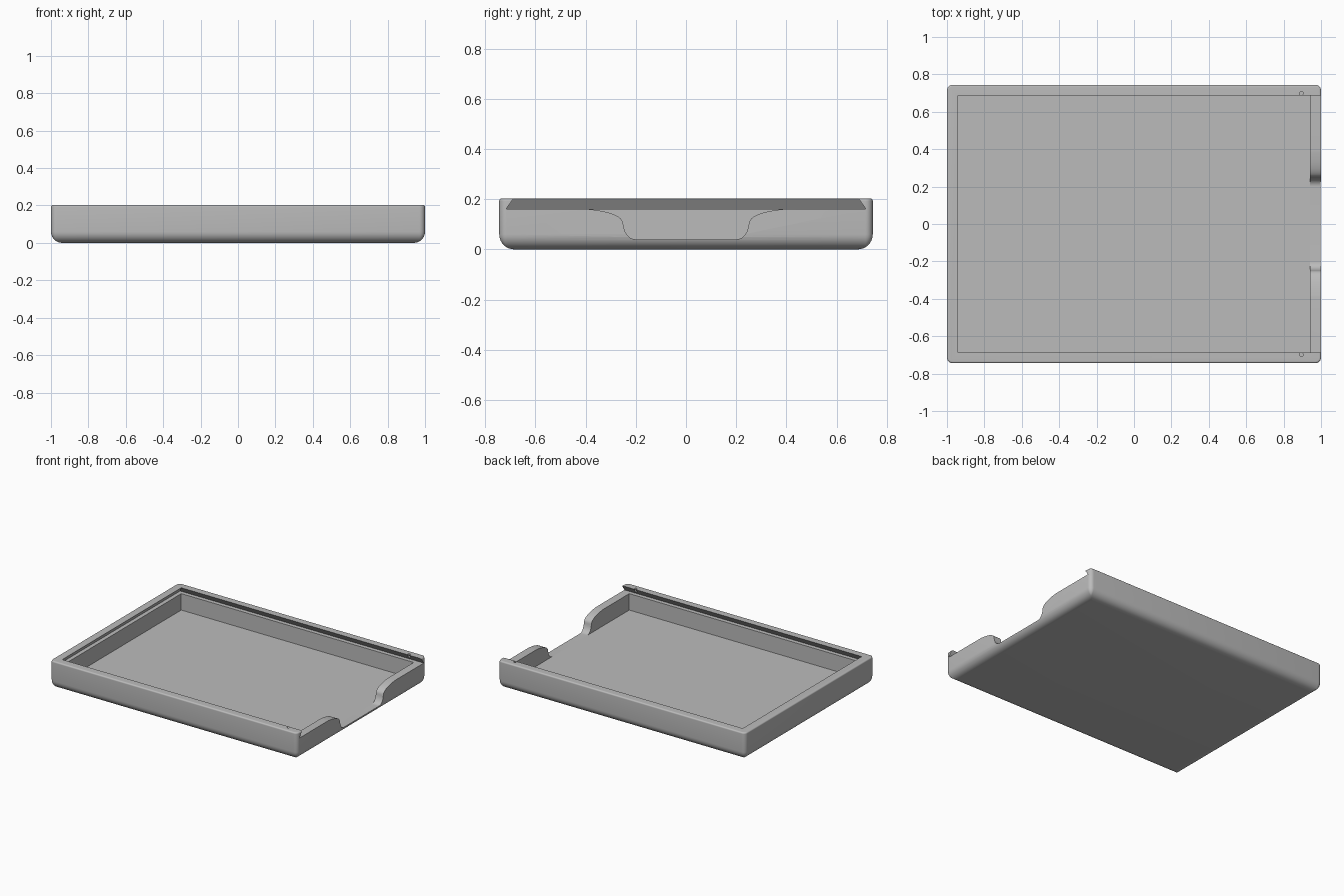
import bpy, bmesh, math
from mathutils import Vector
from mathutils.geometry import interpolate_bezier

cube = bpy.data.objects.get("Cube")
if cube:
    bpy.data.objects.remove(cube, do_unlink=True)

HALF_X, HALF_Y, HEIGHT = 1.0, 0.744, 0.203
IN_X, IN_Y, FLOOR = 0.94, 0.687, 0.04
SLOT_Z, UNDERCUT = 0.16, 0.03

grey = bpy.data.materials.new("plain_grey")
grey.use_nodes = True
grey.diffuse_color = (0.5, 0.5, 0.5, 1)
grey.node_tree.nodes["Principled BSDF"].inputs["Base Color"].default_value = (0.5, 0.5, 0.5, 1)


def loft(name, rings):
    """Closed solid through rings of equal point count."""
    bm = bmesh.new()
    loops = [[bm.verts.new(p) for p in ring] for ring in rings]
    n = len(loops[0])
    for a, b in zip(loops, loops[1:]):
        for i in range(n):
            j = (i + 1) % n
            bm.faces.new((a[i], a[j], b[j], b[i]))
    bm.faces.new(loops[0][::-1])
    bm.faces.new(loops[-1])
    bmesh.ops.recalc_face_normals(bm, faces=bm.faces)
    mesh = bpy.data.meshes.new(name)
    bm.to_mesh(mesh)
    bm.free()
    mesh.materials.append(grey)
    obj = bpy.data.objects.new(name, mesh)
    bpy.context.collection.objects.link(obj)
    return obj


def rounded_ring(inset, z, steps=6):
    r = max(0.03 - inset, 0.004)
    cx, cy = HALF_X - inset - r, HALF_Y - inset - r
    ring = []
    for q, (sx, sy) in enumerate(((1, 1), (-1, 1), (-1, -1), (1, -1))):
        for k in range(steps + 1):
            a = math.pi / 2 * (q + k / steps)
            ring.append((sx * cx + r * math.cos(a), sy * cy + r * math.sin(a), z))
    return ring


def rect_ring(x0, x1, y, z):
    return [(x0, -y, z), (x1, -y, z), (x1, y, z), (x0, y, z)]


# Tray body with a large bottom round and a small top round
rings = []
for radius, base, sign in ((0.06, 0, 1), (0.01, HEIGHT, -1)):
    part = []
    for k in range(9):
        a = math.pi / 2 * k / 8
        part.append(rounded_ring(radius * (1 - math.sin(a)),
                                 base + sign * radius * (1 - math.cos(a))))
    rings += part if sign > 0 else part[::-1]
tray = loft("tray", rings)

cutters = []

# Storage cavity
cutters.append(loft("cavity_cutter", [rect_ring(-IN_X, IN_X, IN_Y, z) for z in (FLOOR, 0.18)]))

# Dovetail slot for a sliding lid, open at the +x end
slope = UNDERCUT / (HEIGHT - SLOT_Z)
slot = []
for z in (SLOT_Z, 0.23):
    grow = slope * (HEIGHT - z)
    slot.append(rect_ring(-IN_X - grow, 1.2, IN_Y + grow, z))
cutters.append(loft("lid_slot_cutter", slot))

# S-curved finger notch in the open end wall
def bezier(*points):
    return interpolate_bezier(*[Vector((0, y, z)) for y, z in points], 14)

half = [Vector((0, 0.43, 0.3))]
half += bezier((0.43, 0.163), (0.33, 0.158), (0.25, 0.14), (0.25, 0.10))
half += bezier((0.25, 0.10), (0.245, 0.06), (0.225, FLOOR), (0.2, FLOOR))[1:]
outline = [(p.y, p.z) for p in half] + [(-p.y, p.z) for p in reversed(half)]
cutters.append(loft("finger_notch_cutter", [[(x, y, z) for y, z in outline] for x in (0.9, 1.2)]))

# Small lid catch holes through the side lips
for side in (-1, 1):
    circle = [(0.895 + 0.01 * math.cos(a), side * 0.698 + 0.01 * math.sin(a))
              for a in (math.tau * k / 16 for k in range(16))]
    cutters.append(loft("catch_hole_cutter", [[(x, y, z) for x, y in circle] for z in (0.165, 0.25)]))

bpy.context.view_layer.objects.active = tray
for cutter in cutters:
    mod = tray.modifiers.new("cut", "BOOLEAN")
    mod.operation, mod.solver, mod.object = "DIFFERENCE", "EXACT", cutter
    bpy.ops.object.modifier_apply(modifier=mod.name)
    bpy.data.objects.remove(cutter, do_unlink=True)

bpy.ops.object.select_all(action="DESELECT")
tray.select_set(True)
bpy.ops.object.shade_smooth_by_angle(angle=math.radians(30))
